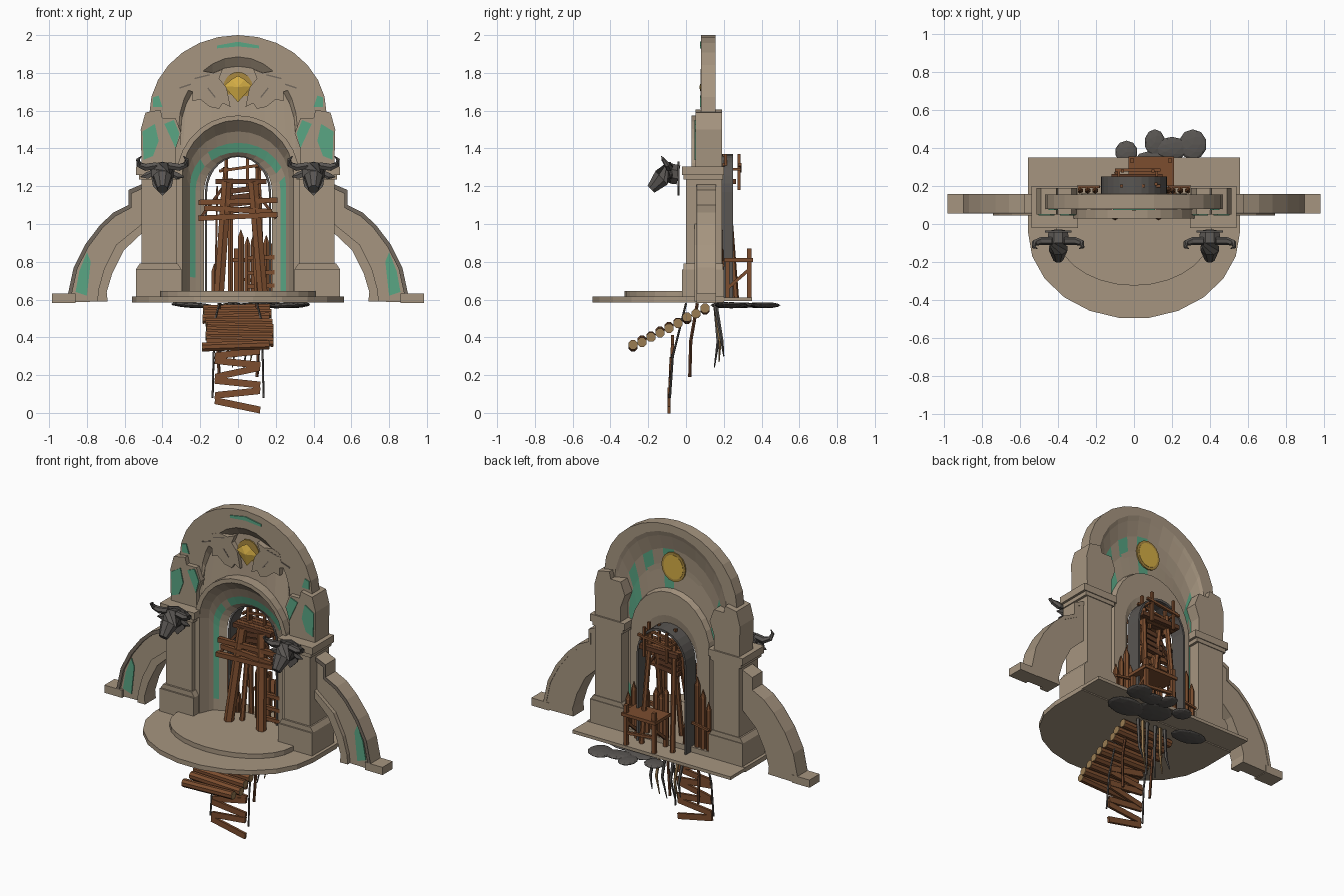
import bpy, bmesh, math, random
from mathutils import Vector, Matrix

if "Cube" in bpy.data.objects:
    bpy.data.objects.remove(bpy.data.objects["Cube"])
random.seed(4)

def material(name, c):
    m = bpy.data.materials.new(name)
    m.diffuse_color = (*c, 1)
    m.use_nodes = True
    m.node_tree.nodes["Principled BSDF"].inputs["Base Color"].default_value = m.diffuse_color
    return m
STONE = material("sandstone", (0.38, 0.30, 0.215))
GREEN = material("green_patina", (0.10, 0.38, 0.23))
WOOD = material("brown_wood", (0.20, 0.075, 0.028))
DARKWOOD = material("dark_wood", (0.12, 0.045, 0.02))
GOLD = material("gold", (0.66, 0.42, 0.06))
OLDGOLD = material("old_gold", (0.40, 0.25, 0.05))
GREY = material("dark_grey", (0.10, 0.092, 0.085))
ROPE = material("tan_log", (0.32, 0.20, 0.085))
EDGE = material("worn_edge", (0.17, 0.14, 0.11))

def make(name, verts, faces, *mats):
    me = bpy.data.meshes.new(name)
    me.from_pydata([tuple(v) for v in verts], [], faces)
    bm = bmesh.new(); bm.from_mesh(me)
    bmesh.ops.recalc_face_normals(bm, faces=bm.faces)
    bm.to_mesh(me); bm.free()
    for m in mats: me.materials.append(m)
    o = bpy.data.objects.new(name, me)
    bpy.context.collection.objects.link(o)
    return o

def prism(name, pts, a, b, mat, axis='y'):
    """Extrude a 2D outline along y (x,z outline) or z (x,y outline)."""
    f = (lambda p, d: (p[0], d, p[1])) if axis == 'y' else (lambda p, d: (p[0], p[1], d))
    n = len(pts)
    vs = [f(p, a) for p in pts] + [f(p, b) for p in pts]
    fs = [list(range(n)), list(range(n, 2*n))] + [[i, (i+1) % n, n+(i+1) % n, n+i] for i in range(n)]
    return make(name, vs, fs, mat)

def box(name, x0, x1, y0, y1, z0, z1, mat):
    return prism(name, [(x0, z0), (x1, z0), (x1, z1), (x0, z1)], y0, y1, mat)

def tube(name, pts, radii, n, mat, flat=1.0):
    """Round bar through points with one radius per point."""
    pts = [Vector(p) for p in pts]
    vs, fs = [], []
    for i, p in enumerate(pts):
        d = (pts[min(i+1, len(pts)-1)] - pts[max(i-1, 0)]).normalized()
        u = d.cross(Vector((0, 1, 0)) if abs(d.y) < .8 else Vector((1, 0, 0))).normalized()
        w = d.cross(u)
        for k in range(n):
            t = 2*math.pi*(k+.5)/n
            vs.append(p + radii[i]*(math.cos(t)*u + flat*math.sin(t)*w))
    for i in range(len(pts)-1):
        for k in range(n):
            fs.append([i*n+k, i*n+(k+1) % n, (i+1)*n+(k+1) % n, (i+1)*n+k])
    fs += [list(range(n)), list(range(len(vs)-n, len(vs)))]
    return make(name, vs, fs, mat)

def beam(name, p, q, r, mat=WOOD, n=4, flat=1.0):
    return tube(name, [p, q], [r, r], n, mat, flat)

def arch(r, zc, rz, y, z0=.6, n=14):
    legs = [z0 + (zc-z0)*i/5 for i in range(5)]
    arc = [(r*math.cos(math.pi*i/n), y, zc+rz*math.sin(math.pi*i/n)) for i in range(n+1)]
    return [(r, y, z) for z in legs] + arc + [(-r, y, z) for z in reversed(legs)]

def sink(loop):
    """Fade a recess in with height."""
    return [(x, .08+.035*min(1, max(0, (z-1.48)/.2)), z) for x, y, z in loop]

def loft(name, loops, green=()):
    """Skin successive arches; listed bands get patina on most faces."""
    n = len(loops[0]); vs = [v for l in loops for v in l]; fs = []; idx = []
    for j in range(len(loops)):
        k = (j+1) % len(loops)
        for i in range(n-1):
            fs.append([j*n+i, j*n+i+1, k*n+i+1, k*n+i])
            idx.append(1 if j in green and random.random() < green[j] else 0)
    o = make(name, vs, fs, STONE, GREEN)
    for p, m in zip(o.data.polygons, idx): p.material_index = m
    return o

# Arched wall with framed tympanum, stepped niche and hollow back
loft("arched_wall", [
    arch(.47, 1.58, .42, .155), arch(.47, 1.58, .42, .08), arch(.315, 1.5, .385, .08),
    sink(arch(.305, 1.48, .355, .115)), sink(arch(.325, 1.25, .325, .115)), arch(.325, 1.25, .325, .03),
    arch(.295, 1.255, .295, .03), arch(.27, 1.24, .25, .09), arch(.255, 1.20, .23, .115),
    arch(.225, 1.18, .20, .13), arch(.18, 1.17, .19, .15), arch(.20, 1.20, .22, .16),
    arch(.28, 1.25, .32, .16), arch(.29, 1.25, .33, .122), arch(.325, 1.34, .38, .115),
    arch(.355, 1.42, .41, .122), arch(.39, 1.5, .42, .145), arch(.40, 1.52, .43, .155)],
    {8: .85, 13: .5, 14: .3})
# Dark inner doorway arch behind the niche
loft("inner_doorway", [arch(.175, 1.17, .20, .15), arch(.175, 1.17, .20, .25),
                       arch(.163, 1.17, .185, .25), arch(.163, 1.17, .185, .15)]
     ).data.materials[0] = GREY
prism("crown_patina", [(-.11, 1.93), (0, 1.94), (.11, 1.93), (.11, 1.945), (0, 1.965), (-.11, 1.945)],
      .074, .08, GREEN)

# Platform: half round base, raised step
half = lambda rx, ry, back, n: [(rx, back)] + [
    (rx*math.cos(math.pi*i/n), -.04-(ry-.04)*math.sin(math.pi*i/n)) for i in range(n+1)] + [(-rx, back)]
prism("platform_base", half(.56, .5, .2, 11), .585, .615, STONE, 'z')
prism("platform_step", half(.41, .325, .2, 14), .615, .645, STONE, 'z')
box("platform_rear", -.56, .56, .2, .35, .592, .612, STONE)

for s in (1, -1):
    side = "right" if s > 0 else "left"
    M = lambda pts: [(s*x, z) for x, z in pts]
    def sbox(name, x0, x1, *a): return box(side+name, min(s*x0, s*x1), max(s*x0, s*x1), *a)
    # Pillar with base, cap and upper shoulder
    sbox("_pillar_shaft", .325, .51, 0, .19, .6, 1.25, STONE)
    sbox("_pillar_base", .30, .54, -.022, .20, .6, .76, STONE)
    prism(side+"_pillar_base_top", M([(.30, .76), (.54, .76), (.52, .79), (.32, .79)]), -.012, .195, STONE)
    sbox("_pillar_cap_neck", .31, .525, -.012, .195, 1.235, 1.26, STONE)
    sbox("_pillar_cap", .295, .54, -.02, .20, 1.26, 1.305, STONE)
    prism(side+"_shoulder", M([(.51, 1.3), (.515, 1.5), (.49, 1.59), (.41, 1.605), (.40, 1.56),
                               (.33, 1.56), (.30, 1.48), (.33, 1.4), (.33, 1.3)]), .05, .19, STONE)
    prism(side+"_shoulder_patina", M([(.50, 1.34), (.505, 1.49), (.44, 1.53), (.42, 1.44), (.45, 1.36)]),
          .044, .05, GREEN)
    prism(side+"_inner_patina", M([(.33, 1.40), (.39, 1.53), (.34, 1.55), (.31, 1.48)]), .044, .05, GREEN)
    prism(side+"_frame_patina", M([(.40, 1.62), (.45, 1.62), (.45, 1.67), (.42, 1.68)]), .074, .08, GREEN)
    # Curved buttress wing with a thicker outer rim
    outer = [(.51, 1.21), (.58, 1.18), (.58, 1.10), (.66, 1.06), (.73, .995), (.81, .89), (.87, .77), (.90, .63)]
    inner = [(.69, .59), (.695, .64), (.665, .74), (.605, .86), (.51, .95)]
    prism(side+"_wing", M(outer + [(.98, .63), (.98, .585)] + inner), .07, .155, STONE)
    rim = [(.51, 1.185), (.565, 1.16), (.565, 1.085), (.65, 1.04), (.715, .98), (.79, .88), (.85, .765), (.88, .63)]
    prism(side+"_wing_rim", M(outer + rim[::-1]), .06, .158, STONE)
    prism(side+"_wing_rim_face", M(outer + rim[::-1]), .055, .06, EDGE)
    sbox("_wing_foot", .86, .985, .055, .158, .583, .632, STONE)
    # Inner voussoir band along the lower curve of the wing
    band = [(.745, .59), (.74, .65), (.71, .76), (.645, .89), (.51, 1.0)]
    prism(side+"_wing_inner_band", M(inner + band[::-1]), .045, .155, STONE)
    prism(side+"_wing_patina", M([(.80, .62), (.86, .64), (.84, .75), (.80, .85), (.78, .80)]), .064, .07, GREEN)
    # Bull relief beside the jewel
    prism(side+"_bull_relief", M([(.04, 1.62), (.08, 1.64), (.10, 1.61), (.15, 1.62), (.20, 1.66), (.24, 1.65),
        (.24, 1.70), (.30, 1.72), (.25, 1.74), (.24, 1.79), (.19, 1.81), (.13, 1.80), (.08, 1.82),
        (.10, 1.77), (.06, 1.72)]), .078, .116, STONE)
    for k, (a, b) in enumerate([((.12, .08, 1.67), (.16, .08, 1.72)), ((.15, .08, 1.79), (.23, .08, 1.77)),
                                ((.25, .08, 1.74), (.31, .08, 1.72))]):
        beam(f"{side}_bull_line_{k}", *[(s*x, y, z) for x, y, z in (a, b)], .005, EDGE)
    # Bull head: neck plate, skull, ears and horns
    hx = s*.40
    prism(side+"_head_plate", [(hx-.07, 1.31), (hx-.05, 1.2), (hx, 1.15), (hx+.05, 1.2), (hx+.07, 1.31),
                               (hx, 1.33)], -.045, -.035, GREY)
    tube(side+"_bull_head", [(hx, -.04, 1.26), (hx, -.09, 1.27), (hx, -.13, 1.245), (hx, -.165, 1.205),
                             (hx, -.185, 1.185)], [.055, .062, .052, .036, .028], 8, GREY)
    for e in (1, -1):
        tube(side+"_horn", [(hx+e*.03, -.09, 1.31), (hx+e*.09, -.09, 1.30), (hx+e*.125, -.10, 1.315),
                            (hx+e*.13, -.12, 1.34), (hx+e*.11, -.13, 1.36)],
             [.02, .021, .016, .010, .002], 6, GREY)
        tube(side+"_ear", [(hx+e*.04, -.08, 1.275), (hx+e*.08, -.08, 1.255), (hx+e*.115, -.08, 1.25)],
             [.015, .02, .003], 5, GREY, .5)
    # Pointed stakes beside the rear opening
    for k in range(3):
        x, h = s*(.205+.04*k), .98 - .07*k + (.06 if s < 0 else -.02)
        tube(f"{side}_stake_{k}", [(x, .177, .6), (x, .177, h), (x, .177, h+.05)], [.017, .017, .002], 6, WOOD)
    beam(side+"_stake_rail", (s*.18, .196, .80), (s*.30, .196, .78), .01)

# Gold jewel at front and disc at back
disc = lambda r: [(r*math.cos(t*math.pi/8), 1.72+1.1*r*math.sin(t*math.pi/8)) for t in range(16)]
prism("jewel_halo", disc(.078), .104, .113, OLDGOLD)
prism("rear_disc_ring", disc(.085), .12, .128, OLDGOLD)
prism("rear_disc", disc(.07), .122, .13, GOLD)
ring = [(-.075, .09, 1.73), (-.035, .085, 1.765), (0, .09, 1.785), (.035, .085, 1.765), (.075, .09, 1.73), (0, .09, 1.645)]
make("jewel", ring + [(0, .07, 1.725), (0, .11, 1.73)],
     [[i, (i+1) % 6, t] for i in range(6) for t in (6, 7)], GOLD)

# Scaffold tower: leaning posts, cross beams, decks, upper rail
for s in (1, -1):
    beam("front_post", (s*.115+.015, .05, .64), (s*.07+.01, .13, 1.22), .03, WOOD, 6)
    beam("inner_post", (s*.07+.03, .10, .64), (s*.06+.02, .18, 1.24), .016, WOOD, 6)
    beam("rear_post", (s*.11+.02, .265, .6), (s*.085+.02, .21, 1.30), .016, WOOD, 6)
    beam("deck_brace", (s*.20, .10, 1.03), (s*.06, .14, 1.22), .011, DARKWOOD)
    beam("rail_side", (s*.10+.02, .16, 1.29), (s*.10+.02, .29, 1.29), .009)
for x, y in ((-.065, .20), (.05, .20), (.115, .21), (-.06, .28), (.10, .28)):
    beam("rail_post", (x, y, 1.18), (x, y, 1.37), .011)
for y in (.20, .285):
    beam("upper_rail", (-.10, y, 1.28), (.14, y, 1.315), .011)
for k, (z, w, t) in enumerate([(1.04, .21, .01), (1.075, .18, -.01), (1.12, .21, .006)]):
    beam("cross_beam", (-w, .085+.01*k, z-t), (w, .085+.01*k, z+t), .02)
for k in range(5):
    y = .13 + .03*k
    beam("deck_plank", (-.12, y, 1.225), (.15, y, 1.225), .019, WOOD if k % 2 else DARKWOOD)
for k in range(4):
    beam("ladder_plank", (-.07, .16, 1.17-.035*k), (.10, .16, 1.19-.035*k), .02, DARKWOOD)
beam("thin_pole", (-.12, .17, .64), (-.11, .17, 1.2), .007, DARKWOOD)
# Stake fence inside the doorway
for k, (x, h) in enumerate([(-.125, .79), (.015, .97), (.05, .93), (.085, .95), (.15, .94), (.18, .90)]):
    tube(f"door_stake_{k}", [(x, .18, .62), (x, .18, h-.04), (x, .18, h)], [.018, .018, .002], 6, WOOD)
for z in (.67, .74, .82):
    beam("fence_rail", (.05, .155, z), (.225, .155, z+.005), .016)
# Work table behind
box("table_top", -.03, .21, .20, .355, .80, .82, WOOD)
for x in (-.01, .19):
    for y in (.22, .335):
        beam("table_leg", (x, y, .61), (x, y, .87 if y > .3 else .80), .016)
    beam("table_brace", (x, .22, .66), (x, .335, .76), .012)
beam("table_rail", (-.01, .335, .71), (.19, .335, .69), .012)

# Flat rocks under the rear edge
for k, (x, y, rx, ry) in enumerate([(-.04, .38, .06, .06), (.11, .43, .055, .07), (.20, .40, .09, .06), (.31, .42, .075, .08),
                                    (.1, .29, .12, .1), (-.24, .20, .12, .07), (.26, .24, .12, .09)]):
    bm = bmesh.new()
    bmesh.ops.create_icosphere(bm, subdivisions=2, radius=1,
        matrix=Matrix.Translation((x, y, .57)) @ Matrix.Rotation(.06*(k % 3-1), 4, 'Y') @ Matrix.Diagonal((rx, ry, .015, 1)))
    me = bpy.data.meshes.new(f"rock_{k}"); bm.to_mesh(me); bm.free()
    me.materials.append(GREY)
    bpy.context.collection.objects.link(bpy.data.objects.new(f"rock_{k}", me))

# Sloping log bridge under the platform, with tan log ends
for k in range(9):
    t = k/8
    y, z, j = .10-.38*t, .55-.195*t, random.uniform(-.012, .012)
    beam(f"bridge_log_{k}", (-.175+j, y, z+j*.5), (.175+j, y, z-j*.5), .026, WOOD, 8)
    for s in (1, -1):
        beam("log_end", (s*.175+j, y, z-s*j*.5), (s*.178+j, y, z-s*j*.5), .025, ROPE, 8)
# Broken hanging ladder with ropes
for k, z in enumerate([.04, .105, .16, .215, .265, .315, .37]):
    t = .025*(-1)**k*(.5 if k % 3 else 1)
    y = -.09 + .07*max(0, z-.1)
    prism(f"hanging_rung_{k}", [(-.125, z-.018+t), (.115, z-.018-t), (.12, z+.018-t), (-.12, z+.018+t)],
          y-.008, y+.008, WOOD)
for s in (1, -1):
    tube("ladder_rope", [(s*.135, -.085, .08), (s*.13, -.07, .3), (s*.12, -.02, .5), (s*.10, .0, .58)], [.006]*4, 5, GREY)
    tube("loose_rope", [(s*.10, .02, .19), (s*.11, .025, .38), (s*.10, .06, .58)], [.009]*3, 5, DARKWOOD)
    for k in range(3):
        x = s*(.03+.035*k)
        tube("hanging_root", [(x, .15+.025*k, .24+.03*k), (x+.02, .17+.01*k, .38), (x, .155, .58)],
             [.003, .009, .012], 5, ROPE if k == 1 else GREY)
